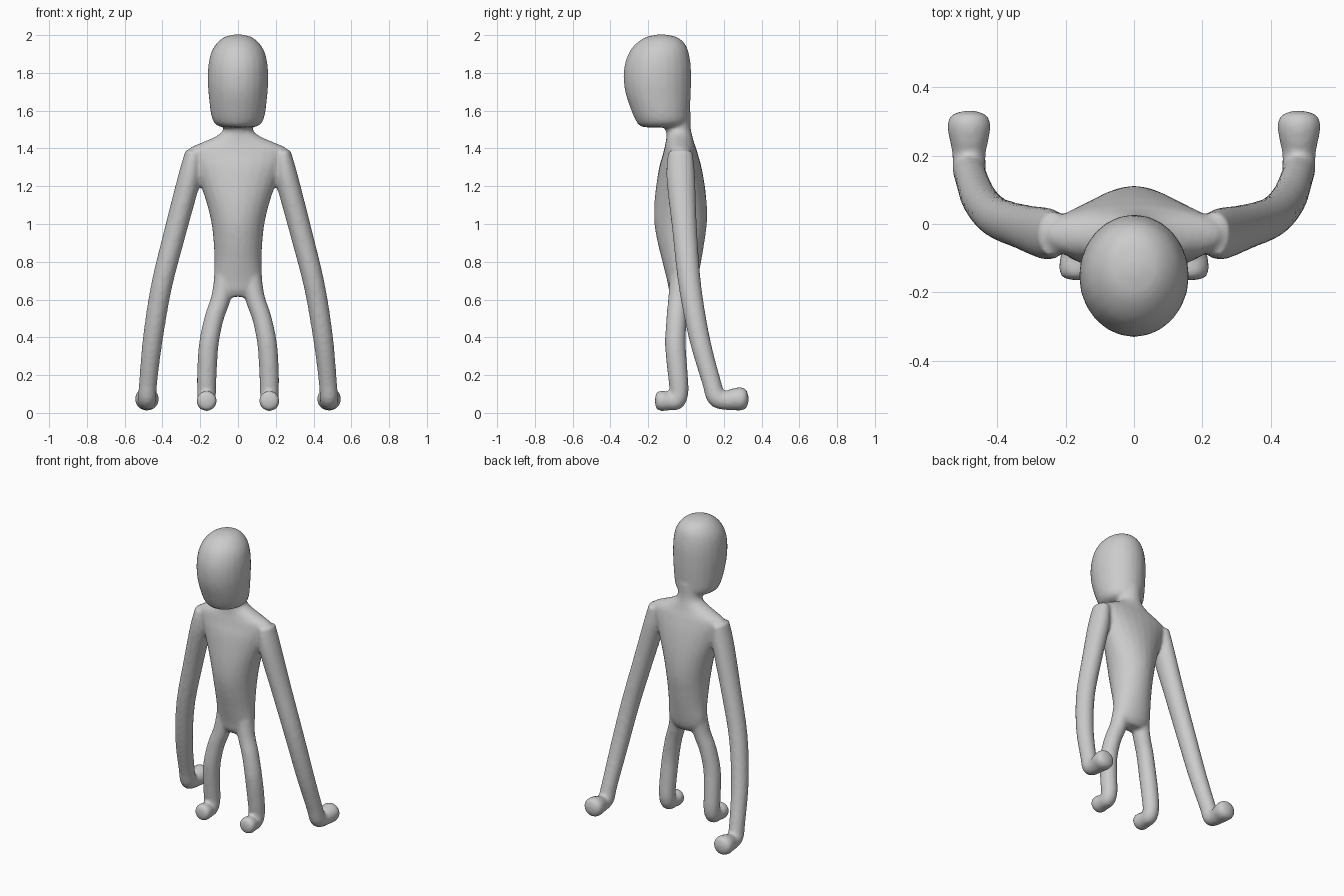
import bpy, bmesh, math
from mathutils import Vector

SIDES = 24
STEPS = 4


def smooth_path(pts):
    """Catmull-Rom interpolation of tuples (x, y, z, rx, ry)."""
    p = [pts[0]] + pts + [pts[-1]]
    out = []
    for i in range(1, len(p) - 2):
        for s in range(STEPS):
            t = s / STEPS
            out.append([0.5 * (2 * b + (c - a) * t + (2 * a - 5 * b + 4 * c - d) * t * t
                               + (3 * b - a - 3 * c + d) * t ** 3)
                        for a, b, c, d in zip(*p[i - 1:i + 3])])
    out.append(list(pts[-1]))
    return out


def loft(bm, pts, flat=False):
    """Skin elliptical rings along a path; flat keeps the rings horizontal."""
    pts = smooth_path(pts)
    rings = []
    for i, (x, y, z, rx, ry) in enumerate(pts):
        a, b = pts[max(i - 1, 0)], pts[min(i + 1, len(pts) - 1)]
        t = Vector((0, 0, -1)) if flat else (Vector(b[:3]) - Vector(a[:3])).normalized()
        u = Vector((1, 0, 0))
        u = (u - t * u.dot(t)).normalized()
        v = t.cross(u)
        rings.append([bm.verts.new(Vector((x, y, z))
                                   + u * rx * math.cos(k * math.tau / SIDES)
                                   + v * ry * math.sin(k * math.tau / SIDES))
                      for k in range(SIDES)])
    for r, q in zip(rings, rings[1:]):
        for k in range(SIDES):
            n = (k + 1) % SIDES
            bm.faces.new((r[k], r[n], q[n], q[k]))
    bm.faces.new(rings[0][::-1])
    bm.faces.new(rings[-1])


def column(bm, rows):
    """Upright form from rows of (height, front y, back y, half width)."""
    loft(bm, [(0, (f + b) / 2, z, w, (b - f) / 2) for z, f, b, w in rows], flat=True)


bm = bmesh.new()

# head
column(bm, [(2.003, -.15, -.11, .02), (1.988, -.215, -.045, .075), (1.95, -.27, -.003, .118),
            (1.9, -.305, .016, .145), (1.83, -.327, .026, .158), (1.75, -.329, .027, .16),
            (1.68, -.317, .025, .155), (1.6, -.289, .02, .146), (1.55, -.267, .015, .134),
            (1.525, -.25, .0, .115), (1.512, -.225, -.03, .085)])

# neck, shoulders and torso
column(bm, [(1.6, -.13, .024, .08), (1.53, -.125, .024, .078), (1.49, -.105, .028, .083),
            (1.46, -.104, .035, .125), (1.43, -.108, .043, .195), (1.4, -.115, .054, .258),
            (1.36, -.125, .066, .262), (1.3, -.142, .082, .235), (1.2, -.158, .1, .196),
            (1.1, -.168, .11, .163), (1.0, -.167, .11, .14), (.9, -.15, .097, .129),
            (.8, -.125, .08, .125), (.7, -.1, .06, .128), (.65, -.09, .045, .115),
            (.615, -.07, .02, .085)])

for s in (-1, 1):
    # arm ending in a rounded hand that points backward
    arm = [(.237, -.03, 1.385, .042, .065), (.257, -.028, 1.25, .06, .076),
           (.327, -.008, .98, .059, .066), (.403, .02, .68, .056, .06),
           (.45, .07, .4, .053, .055), (.475, .133, .17, .048, .05),
           (.481, .16, .085, .049, .052), (.482, .205, .066, .049, .05),
           (.482, .25, .071, .058, .058), (.482, .29, .074, .064, .062),
           (.482, .318, .074, .052, .05), (.482, .33, .074, .022, .02)]
    loft(bm, [(s * x, y, z, a, b) for x, y, z, a, b in arm])

    # leg ending in a rounded foot that points forward
    leg = [(.068, -.025, .74, .055, .06), (.09, -.038, .61, .052, .056),
           (.127, -.05, .5, .051, .054), (.155, -.056, .36, .052, .055),
           (.165, -.043, .2, .052, .053), (.166, -.037, .11, .05, .05),
           (.166, -.052, .066, .048, .05), (.166, -.085, .06, .048, .047),
           (.166, -.115, .063, .053, .053), (.166, -.14, .064, .053, .053),
           (.166, -.157, .064, .042, .042), (.166, -.164, .064, .018, .018)]
    loft(bm, [(s * x, y, z, a, b) for x, y, z, a, b in leg])

bmesh.ops.recalc_face_normals(bm, faces=bm.faces)
mesh = bpy.data.meshes.new("body")
bm.to_mesh(mesh)
bm.free()
body = bpy.data.objects.new("body", mesh)
bpy.context.collection.objects.link(body)

mat = bpy.data.materials.new("plain grey")
mat.diffuse_color = (.6, .6, .6, 1)
mesh.materials.append(mat)

# fuse the parts into one soft skin
fuse = body.modifiers.new("fuse", 'REMESH')
fuse.mode = 'VOXEL'
fuse.voxel_size = .011
fuse.use_smooth_shade = True
soft = body.modifiers.new("soften", 'SMOOTH')
soft.factor = .5
soft.iterations = 6
